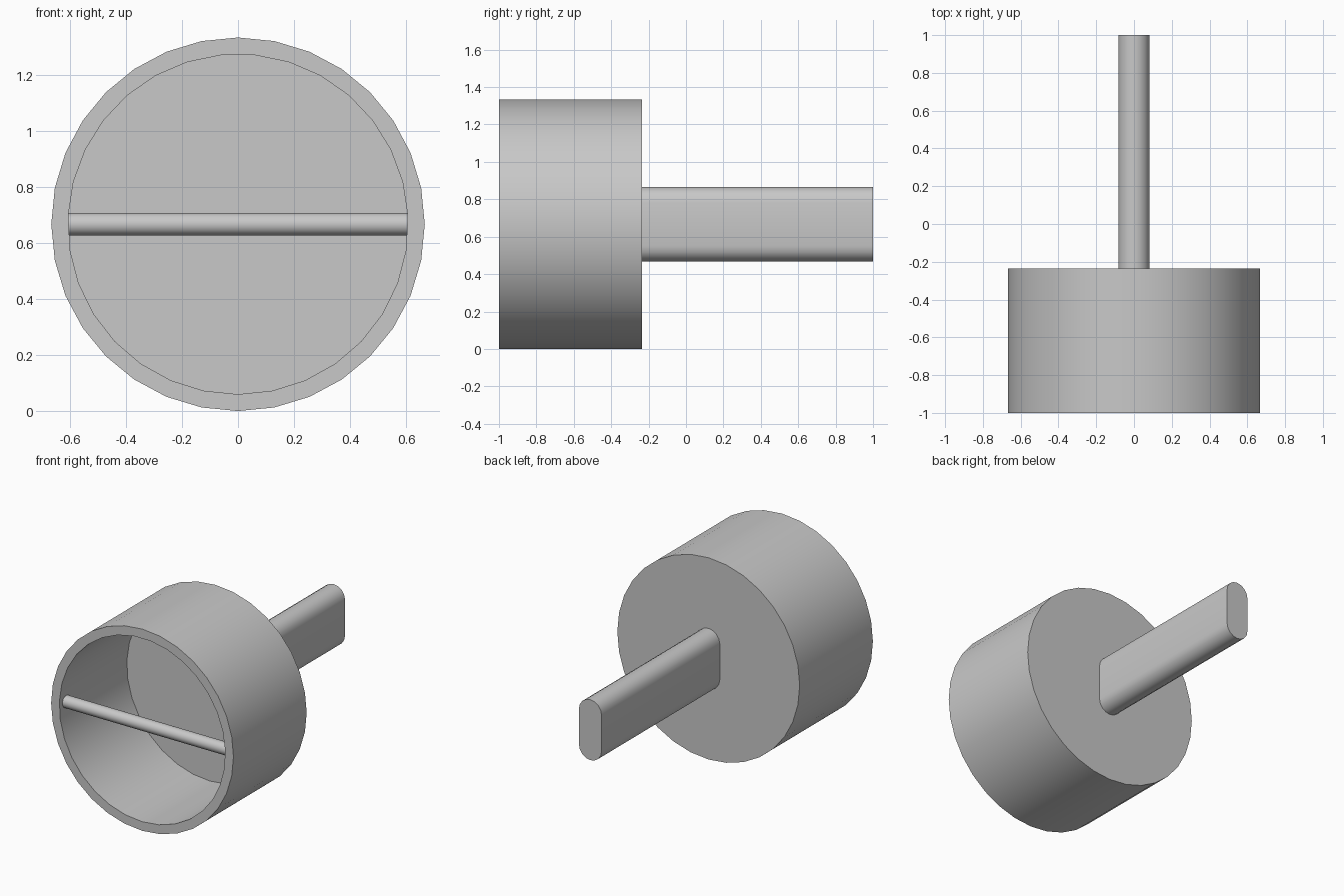
import bpy, bmesh
from math import pi, cos, sin, radians
from mathutils import Vector

if "Cube" in bpy.data.objects:
    bpy.data.objects.remove(bpy.data.objects["Cube"], do_unlink=True)

RADIUS, WALL = 0.667, 0.06
MID_Z = RADIUS
FRONT, BACK, TIP = -1.0, -0.235, 1.0

grey = bpy.data.materials.new("plain grey")
grey.use_nodes = True
colour = (0.58, 0.58, 0.58, 1)
grey.diffuse_color = colour
grey.node_tree.nodes["Principled BSDF"].inputs["Base Color"].default_value = colour


def activate(obj):
    bpy.ops.object.select_all(action='DESELECT')
    obj.select_set(True)
    bpy.context.view_layer.objects.active = obj


def finish(obj):
    obj.data.materials.clear()
    obj.data.materials.append(grey)
    activate(obj)
    bpy.ops.object.shade_smooth_by_angle(angle=radians(30))


def cylinder(name, sides, radius, length, centre, turn):
    bpy.ops.mesh.primitive_cylinder_add(vertices=sides, radius=radius, depth=length,
                                        location=centre, rotation=turn)
    obj = bpy.context.object
    obj.name = name
    return obj


# Round cup, hollowed out from the front
cup = cylinder("cup", 32, RADIUS, BACK - FRONT,
               (0, (FRONT + BACK) / 2, MID_Z), (pi / 2, 0, 0))
floor_y, mouth_y = BACK - WALL, FRONT - 0.2
hollow = cylinder("cup_hollow_cutter", 31, RADIUS - WALL, floor_y - mouth_y,
                  (0, (floor_y + mouth_y) / 2, MID_Z), (-pi / 2, 0, 0))
hollow.hide_render = True
cut = cup.modifiers.new("hollow", 'BOOLEAN')
cut.operation, cut.solver, cut.object = 'DIFFERENCE', 'EXACT', hollow
activate(cup)
bpy.ops.object.modifier_apply(modifier=cut.name)
bpy.data.objects.remove(hollow, do_unlink=True)
finish(cup)

# Thin rod across the mouth
rod = cylinder("cross_rod", 24, 0.04, 2 * (RADIUS - WALL),
               (0, -0.93, MID_Z), (0, pi / 2, 0))
finish(rod)

# Flat handle with rounded top and bottom edges
half_width, half_height, steps = 0.083, 0.2, 8
bm = bmesh.new()
outline = []
for side in (1, -1):
    for i in range(steps + 1):
        a = pi * i / steps
        outline.append(bm.verts.new((
            side * half_width * cos(a), BACK,
            MID_Z + side * (half_height - half_width + half_width * sin(a)))))
end = bm.faces.new(outline)
grown = bmesh.ops.extrude_face_region(bm, geom=[end], use_keep_orig=True)
moved = [v for v in grown["geom"] if isinstance(v, bmesh.types.BMVert)]
bmesh.ops.translate(bm, verts=moved, vec=Vector((0, TIP - BACK, 0)))
bmesh.ops.recalc_face_normals(bm, faces=bm.faces)
mesh = bpy.data.meshes.new("handle")
bm.to_mesh(mesh)
bm.free()
handle = bpy.data.objects.new("handle", mesh)
bpy.context.collection.objects.link(handle)
finish(handle)
